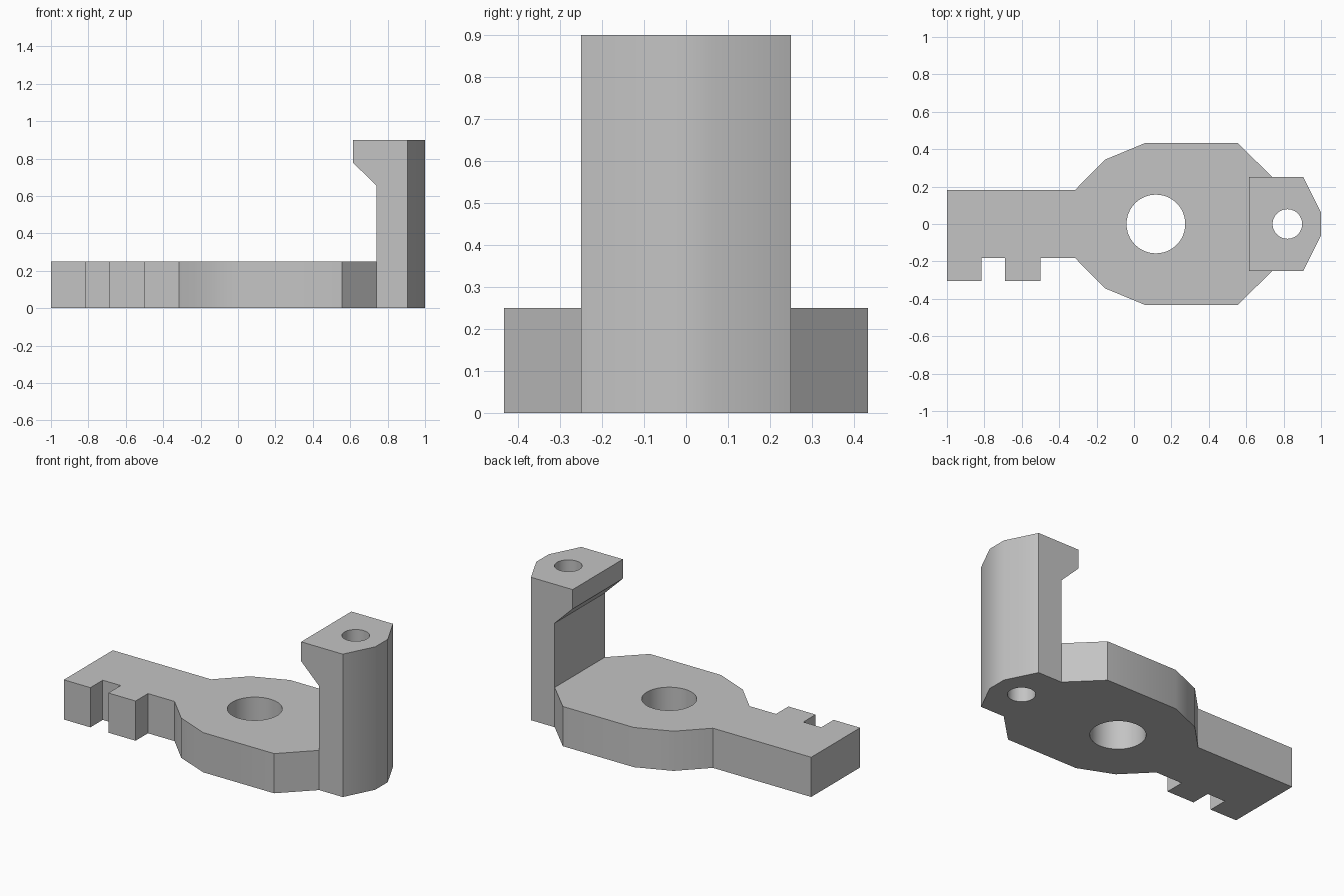
import bpy, bmesh, math
from mathutils import Vector

cube = bpy.data.objects.get("Cube")
if cube:
    bpy.data.objects.remove(cube, do_unlink=True)

grey = bpy.data.materials.new("plain grey")
grey.use_nodes = True
colour = (0.55, 0.55, 0.55, 1)
grey.diffuse_color = colour
grey.node_tree.nodes["Principled BSDF"].inputs["Base Color"].default_value = colour


def prism(name, points, sweep):
    """Extrude a closed outline of 3D points along the sweep vector."""
    bm = bmesh.new()
    face = bm.faces.new([bm.verts.new(p) for p in points])
    moved = bmesh.ops.extrude_face_region(bm, geom=[face])["geom"]
    bmesh.ops.translate(bm, vec=Vector(sweep),
                        verts=[v for v in moved if isinstance(v, bmesh.types.BMVert)])
    bmesh.ops.recalc_face_normals(bm, faces=bm.faces)
    mesh = bpy.data.meshes.new(name)
    bm.to_mesh(mesh)
    bm.free()
    mesh.materials.append(grey)
    obj = bpy.data.objects.new(name, mesh)
    bpy.context.collection.objects.link(obj)
    return obj


def flat(points, z=0):
    return [(x, y, z) for x, y in points]


def mirrored(half):
    """Close a half outline by mirroring it across y = 0."""
    return half + [(x, -y) for x, y in reversed(half)]


def combine(target, tool, operation):
    mod = target.modifiers.new(operation.title(), "BOOLEAN")
    mod.operation, mod.solver, mod.object = operation, "EXACT", tool
    bpy.context.view_layer.objects.active = target
    bpy.ops.object.modifier_apply(modifier=mod.name)
    bpy.data.objects.remove(tool, do_unlink=True)


def drill(target, x, radius, sides=48):
    ring = [(x + radius * math.cos(2 * math.pi * i / sides),
             radius * math.sin(2 * math.pi * i / sides)) for i in range(sides)]
    tool = prism("hole_cutter", flat(ring, -0.1), (0, 0, 1.2))
    tool.hide_render = True
    combine(target, tool, "DIFFERENCE")


# Key-shaped base plate: broad middle, narrow handle, two teeth in front
shoulder = [(-0.315, 0.182), (-0.155, 0.344), (0.06, 0.433),
            (0.555, 0.433), (0.74, 0.25), (0.78, 0.2)]
teeth = [(-0.5, -0.182), (-0.5, -0.305), (-0.69, -0.305), (-0.69, -0.182),
         (-0.815, -0.182), (-0.815, -0.305), (-1, -0.305), (-1, 0.182)]
body = prism("key_bracket", flat(mirrored(shoulder) + teeth), (0, 0, 0.25))

# Upright post with a chamfered back and an overhanging lip
post = prism("post", flat(mirrored([(0.615, 0.25), (0.905, 0.25), (1, 0.062)])), (0, 0, 0.9))
undercut = [(0.74, -0.1), (0.74, 0.655), (0.615, 0.778), (0.5, 0.778), (0.5, -0.1)]
tool = prism("undercut_cutter", [(x, -0.4, z) for x, z in undercut], (0, 0.8, 0))
tool.hide_render = True
combine(post, tool, "DIFFERENCE")
combine(body, post, "UNION")

# Large pivot hole and small hole down the whole post
drill(body, 0.117, 0.157)
drill(body, 0.82, 0.079)

bpy.ops.object.select_all(action="DESELECT")
body.select_set(True)
bpy.context.view_layer.objects.active = body
bpy.ops.object.shade_smooth_by_angle(angle=math.radians(30))
